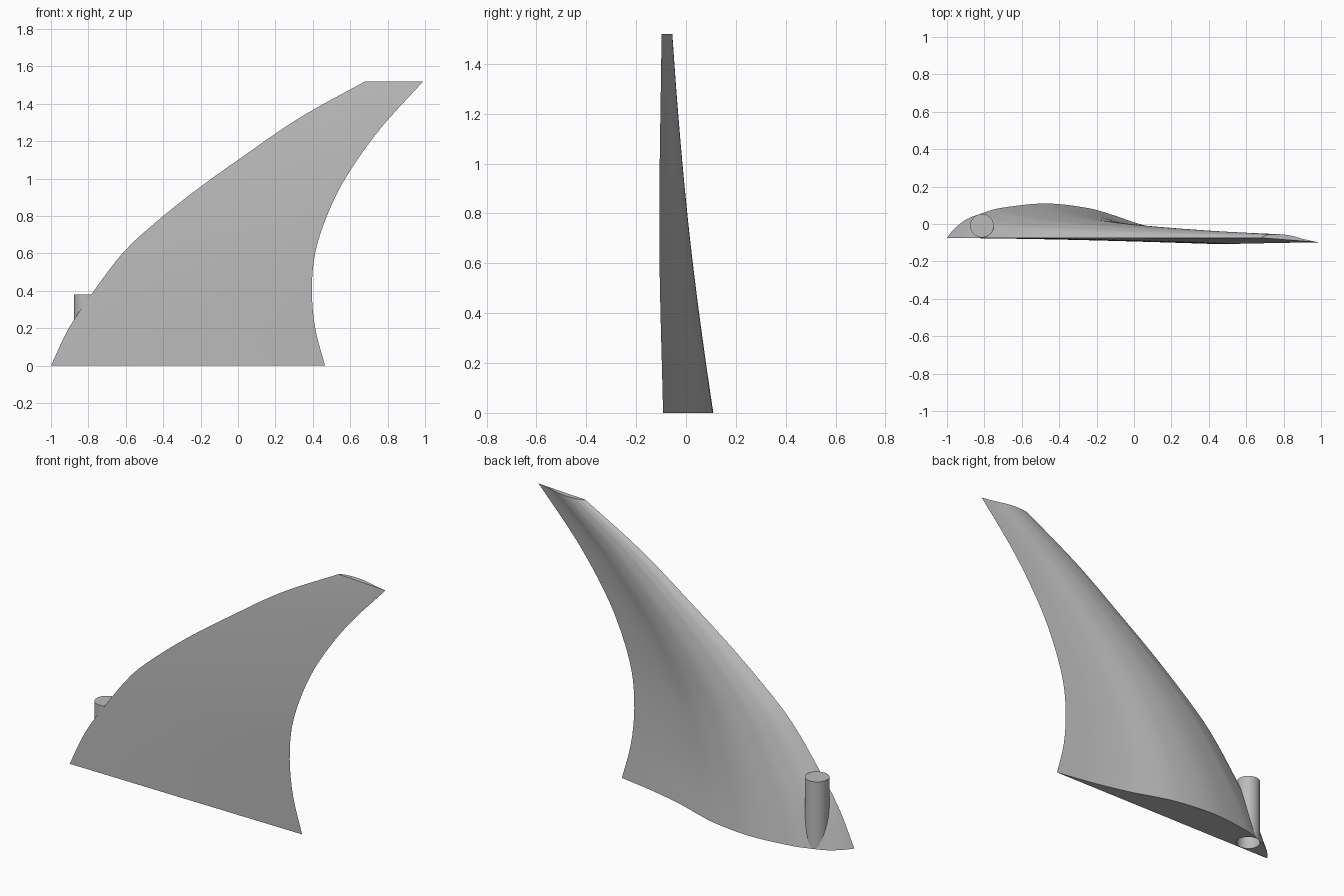
import bpy, bmesh, math

if "Cube" in bpy.data.objects:
    bpy.data.objects.remove(bpy.data.objects["Cube"])

NU, NZ = 40, 30
HEIGHT = 1.52
PIN = (-0.813, -0.009, 0.063, 0.38)   # x, y, radius, height


def spline(pts, t):
    """Smooth cubic interpolation through (t, value) pairs."""
    n = len(pts)
    slope = []
    for k in range(n):
        a, b = pts[max(k - 1, 0)], pts[min(k + 1, n - 1)]
        slope.append((b[1] - a[1]) / (b[0] - a[0]))
    k = max(j for j in range(n - 1) if t >= pts[j][0] - 1e-9)
    (t0, v0), (t1, v1) = pts[k], pts[k + 1]
    d = t1 - t0
    s = (t - t0) / d
    return ((2*s**3 - 3*s**2 + 1) * v0 + (s**3 - 2*s**2 + s) * d * slope[k]
            + (3*s**2 - 2*s**3) * v1 + (s**3 - s**2) * d * slope[k + 1])


# Outline of the fin: x of each edge by height
leading = [(0, -1), (0.2, -0.905), (0.38, -0.785), (0.62, -0.6), (0.8, -0.4),
           (0.957, -0.2), (1.1, 0), (1.326, 0.33), (HEIGHT, 0.68)]
trailing = [(0, 0.465), (0.2, 0.413), (0.4, 0.395), (0.6, 0.412), (0.8, 0.475),
            (1.0, 0.573), (1.26, 0.755), (HEIGHT, 0.99)]
trail_y = [(0, -0.092), (0.7, -0.107), (HEIGHT, -0.098)]
# Camber of the back surface above the flat front, along the chord
camber = [(0, 0), (0.02, 0.2), (0.065, 0.5), (0.13, 0.71), (0.19, 0.85), (0.36, 1),
          (0.52, 0.88), (0.61, 0.69), (0.70, 0.46), (0.85, 0.19), (1, 0)]


def section(z):
    x0, x1 = spline(leading, z), spline(trailing, z)
    y0, y1 = -0.074, spline(trail_y, z)
    h = 0.19 - 0.1425 * z + 0.0233 * z * z
    us = [(i / NU) ** 1.5 for i in range(NU + 1)]
    back = [(x0 + u * (x1 - x0), y0 + u * (y1 - y0) + h * spline(camber, u), z) for u in us]
    front = [(x0 + u * (x1 - x0), y0 + u * (y1 - y0), z) for u in us[1:-1]]
    return back + front[::-1]


def finish(bm, name, mat):
    bmesh.ops.recalc_face_normals(bm, faces=bm.faces)
    me = bpy.data.meshes.new(name)
    bm.to_mesh(me)
    bm.free()
    ob = bpy.data.objects.new(name, me)
    bpy.context.collection.objects.link(ob)
    me.materials.append(mat)
    bpy.ops.object.select_all(action='DESELECT')
    ob.select_set(True)
    bpy.context.view_layer.objects.active = ob
    bpy.ops.object.shade_smooth_by_angle(angle=math.radians(35))
    return ob


def circle(bm, z):
    x, y, r, _ = PIN
    vs = [bm.verts.new((x + r * math.cos(a * math.tau / 32),
                        y + r * math.sin(a * math.tau / 32), z)) for a in range(32)]
    return vs


def loop_edges(bm, vs):
    return [bm.edges.get((a, b)) or bm.edges.new((a, b)) for a, b in zip(vs, vs[1:] + vs[:1])]


grey = bpy.data.materials.new("plain grey")
grey.diffuse_color = (0.5, 0.5, 0.5, 1)
grey.use_nodes = True
grey.node_tree.nodes["Principled BSDF"].inputs["Base Color"].default_value = grey.diffuse_color

# Fin: lofted sections, closed tip, base plate with the pin opening
bm = bmesh.new()
rings = [[bm.verts.new(p) for p in section(HEIGHT * k / NZ)] for k in range(NZ + 1)]
for lo, hi in zip(rings, rings[1:]):
    for i in range(len(lo)):
        j = (i + 1) % len(lo)
        bm.faces.new((lo[i], lo[j], hi[j], hi[i]))
bm.faces.new(rings[-1])
hole = circle(bm, 0)
bmesh.ops.triangle_fill(bm, use_beauty=True,
                        edges=loop_edges(bm, rings[0]) + loop_edges(bm, hole))
finish(bm, "fin", grey)

# Pin: round sleeve, open below and capped on top
bm = bmesh.new()
low, top = circle(bm, 0), circle(bm, PIN[3])
for i in range(32):
    j = (i + 1) % 32
    bm.faces.new((low[i], low[j], top[j], top[i]))
bm.faces.new(top)
finish(bm, "mounting_pin", grey)
